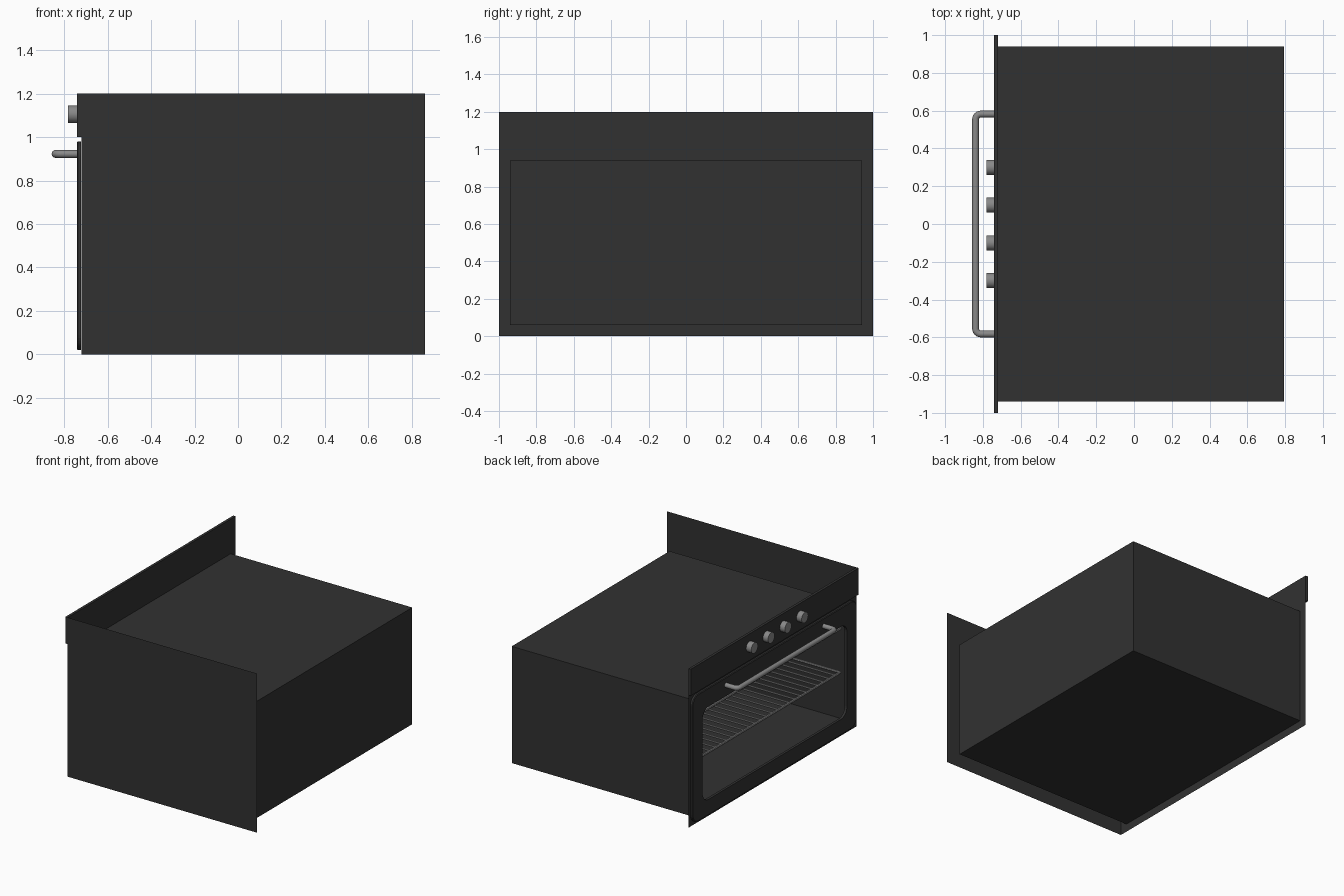
import bpy, bmesh, math
from mathutils import Vector

if "Cube" in bpy.data.objects:
    bpy.data.objects.remove(bpy.data.objects["Cube"])


def material(name, rgb):
    m = bpy.data.materials.new(name)
    m.diffuse_color = (*rgb, 1)
    m.use_nodes = True
    m.node_tree.nodes["Principled BSDF"].inputs["Base Color"].default_value = m.diffuse_color
    return m


BLACK = material("black_enamel", (0.031, 0.031, 0.031))
STEEL = material("grey_steel", (0.25, 0.25, 0.25))


def finish(bm, name, mat, smooth=False):
    bmesh.ops.recalc_face_normals(bm, faces=bm.faces)
    me = bpy.data.meshes.new(name)
    bm.to_mesh(me)
    bm.free()
    me.materials.append(mat)
    ob = bpy.data.objects.new(name, me)
    bpy.context.collection.objects.link(ob)
    if smooth:
        bpy.context.view_layer.objects.active = ob
        ob.select_set(True)
        bpy.ops.object.shade_smooth_by_angle(angle=math.radians(35))
        ob.select_set(False)
    return ob


def add_box(bm, lo, hi):
    lo, hi = Vector(lo), Vector(hi)
    verts = bmesh.ops.create_cube(bm, size=1)["verts"]
    for v in verts:
        v.co = (lo + hi) / 2 + v.co * (hi - lo)
    return verts


def rounded_rect(x, half_y, z0, z1, r, seg=8):
    """Points of a rounded rectangle facing along x."""
    pts = []
    corners = [(half_y - r, z1 - r), (r - half_y, z1 - r), (r - half_y, z0 + r), (half_y - r, z0 + r)]
    for i, (cy, cz) in enumerate(corners):
        for k in range(seg + 1):
            a = math.pi / 2 * (i + k / seg)
            pts.append((x, cy + r * math.cos(a), cz + r * math.sin(a)))
    return pts


def bridge(bm, loops, closed):
    rings = [[bm.verts.new(p) for p in loop] for loop in loops]
    pairs = list(zip(rings, rings[1:] + rings[:1])) if closed else list(zip(rings, rings[1:]))
    for a, b in pairs:
        for i in range(len(a)):
            j = (i + 1) % len(a)
            bm.faces.new((a[i], a[j], b[j], b[i]))


def add_rod(bm, a, b, r, sides=8):
    a, b = Vector(a), Vector(b)
    d = b - a
    mat = d.to_track_quat('Z', 'Y').to_matrix().to_4x4()
    mat.translation = (a + b) / 2
    bmesh.ops.create_cone(bm, cap_ends=True, segments=sides, radius1=r, radius2=r,
                          depth=d.length, matrix=mat)


# oven body: thin box, open towards the door
bm = bmesh.new()
add_box(bm, (-0.72, -0.94, 0.06), (0.795, 0.94, 0.94))
front = [f for f in bm.faces if f.calc_center_median().x < -0.7]
bmesh.ops.delete(bm, geom=front, context='FACES')
finish(bm, "oven_body", BLACK)

# flat frame round the opening
bm = bmesh.new()
rect = lambda h, z0, z1: [(-0.72, h, z1), (-0.72, -h, z1), (-0.72, -h, z0), (-0.72, h, z0)]
bridge(bm, [rect(1, 0, 1), rect(0.94, 0.06, 0.94)], False)
finish(bm, "front_frame", BLACK)

# side panel, a single sheet on one side
bm = bmesh.new()
bm.faces.new([bm.verts.new(p) for p in
              ((-0.72, -1, 0), (0.86, -1, 0), (0.86, -1, 1.2), (-0.72, -1, 1.2))])
finish(bm, "side_panel", BLACK)

# control panel
bm = bmesh.new()
add_box(bm, (-0.74, -1, 1.0), (-0.72, 1, 1.2))
finish(bm, "control_panel", BLACK)

# door with rounded window opening and a softened outer edge
bm = bmesh.new()
bridge(bm, [rounded_rect(-0.722, 0.98, 0.02, 0.98, 0.07),
            rounded_rect(-0.736, 0.98, 0.02, 0.98, 0.07),
            rounded_rect(-0.741, 0.975, 0.025, 0.975, 0.065),
            rounded_rect(-0.741, 0.86, 0.14, 0.84, 0.07),
            rounded_rect(-0.722, 0.86, 0.14, 0.84, 0.07)], True)
finish(bm, "door", BLACK)

# control knobs
for i, y in enumerate((-0.3, -0.1, 0.1, 0.3)):
    bm = bmesh.new()
    add_rod(bm, (-0.735, y, 1.105), (-0.782, y, 1.105), 0.04, 32)
    finish(bm, f"knob_{i + 1}", STEEL, True)

# handle: bent round bar swept along a rounded path
path = [(-0.738, 0.582)]
for s in (1, -1):
    arc = [(-0.811 - 0.028 * math.sin(a), s * (0.554 + 0.028 * math.cos(a)))
           for a in (math.pi / 2 * k / 6 for k in range(7))]
    path += arc if s == 1 else arc[::-1]
path.append((-0.738, -0.582))
bm = bmesh.new()
rings = []
for i, p in enumerate(path):
    a, b = path[max(i - 1, 0)], path[min(i + 1, len(path) - 1)]
    t = Vector((b[0] - a[0], b[1] - a[1])).normalized()
    rings.append([(p[0] - t.y * 0.018 * math.cos(w), p[1] + t.x * 0.018 * math.cos(w),
                   0.922 + 0.018 * math.sin(w))
                  for w in (math.tau * k / 16 for k in range(16))])
bridge(bm, rings, False)
bmesh.ops.holes_fill(bm, edges=[e for e in bm.edges if e.is_boundary], sides=0)
finish(bm, "handle", STEEL, True)

# wire racks
X0, X1, Y = -0.67, 0.74, 0.88
for name, z in (("lower_rack", 0.44), ("upper_rack", 0.77)):
    bm = bmesh.new()
    for s in (-1, 1):
        add_rod(bm, (X0, s * Y, z), (X1, s * Y, z), 0.01)
    for x in (X0, X1, X0 + (X1 - X0) / 3, X0 + (X1 - X0) * 2 / 3):
        add_rod(bm, (x, -Y, z), (x, Y, z), 0.01)
    n = 26
    for k in range(1, n):
        y = -Y + 2 * Y * k / n
        add_rod(bm, (X0, y, z + 0.005), (X1, y, z + 0.005), 0.007)
    finish(bm, name, STEEL, True)
